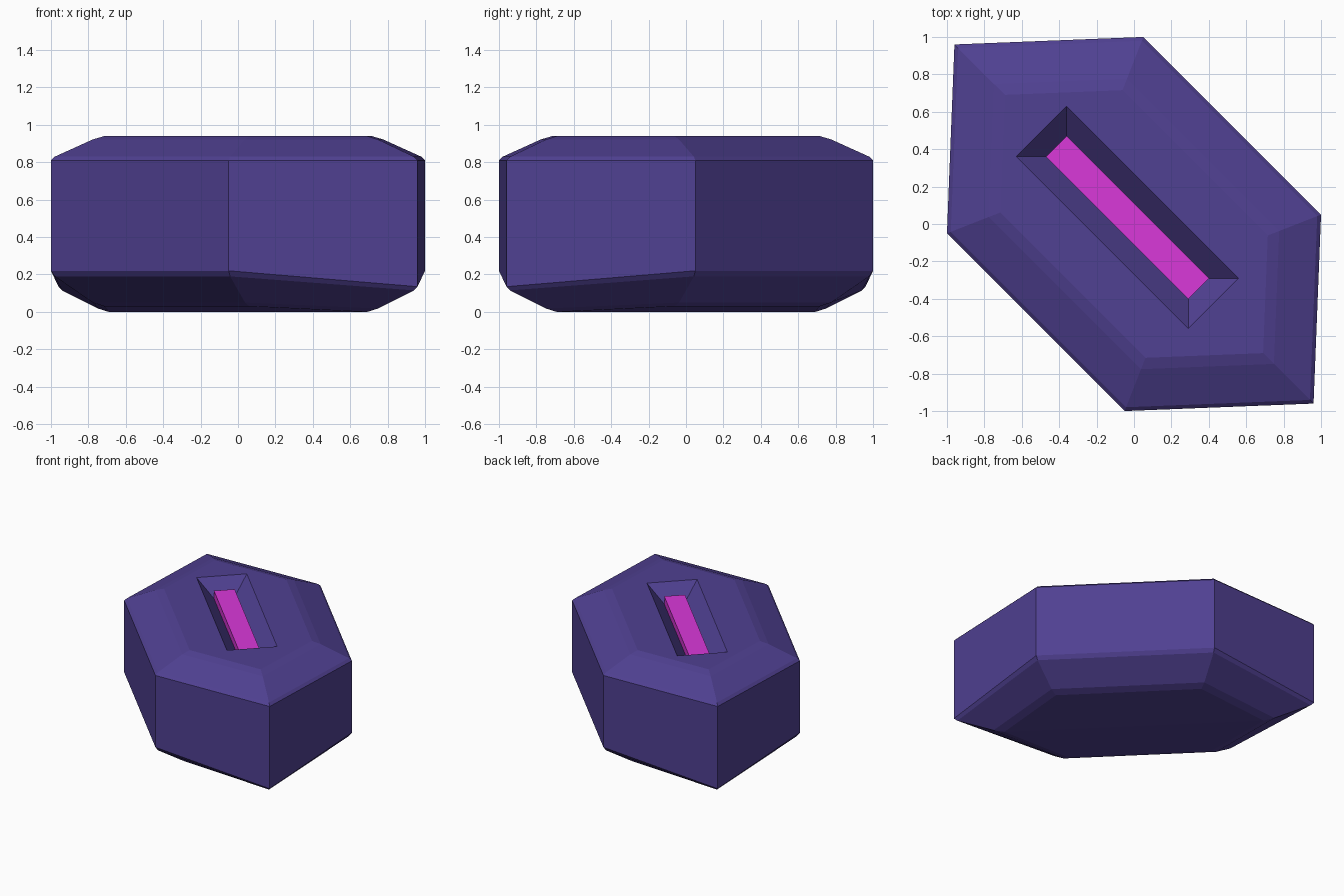
import bpy, bmesh, math
from mathutils import Vector, Matrix
from mathutils.geometry import intersect_line_line_2d

if "Cube" in bpy.data.objects:
    bpy.data.objects.remove(bpy.data.objects["Cube"])

# Half of the outline (counter-clockwise); the other half is the same turned 180 degrees
HALF = [Vector((1.0, 0.05)), Vector((0.05, 1.0)), Vector((-0.96, 0.96))]
OUTLINE = HALF + [-p for p in HALF]
SHARP = (2, 5)                      # indices of the two pointed corners


def material(name, colour):
    m = bpy.data.materials.new(name)
    m.diffuse_color = (*colour, 1)
    m.use_nodes = True
    m.node_tree.nodes["Principled BSDF"].inputs["Base Color"].default_value = m.diffuse_color
    return m


def make_object(name, bm, mat):
    bmesh.ops.recalc_face_normals(bm, faces=bm.faces)
    mesh = bpy.data.meshes.new(name)
    bm.to_mesh(mesh)
    bm.free()
    mesh.materials.append(mat)
    obj = bpy.data.objects.new(name, mesh)
    bpy.context.collection.objects.link(obj)
    return obj


def inset(points, d):
    """Move every side of a counter-clockwise outline inwards by d."""
    n, lines = len(points), []
    for i, a in enumerate(points):
        b = points[(i + 1) % n]
        t = (b - a).normalized()
        lines.append((a + Vector((-t.y, t.x)) * d, t))
    out = []
    for i in range(n):
        (p, t), (q, u) = lines[i - 1], lines[i]
        w = q - p
        out.append(p + t * ((w.x * u.y - w.y * u.x) / (t.x * u.y - t.y * u.x)))
    return out


def loft(bm, rings):
    for r0, r1 in zip(rings, rings[1:]):
        n = len(r0)
        for i in range(n):
            j = (i + 1) % n
            bm.faces.new((r0[i], r0[j], r1[j], r1[i]))


def slot_rect(half_len, half_wid):
    """Diagonal rectangle for the slot, running from back left to front right."""
    c = Vector((-0.035, 0.035))
    d, w = Vector((1, -1)).normalized(), Vector((1, 1)).normalized()
    return [c + d * half_len * a + w * half_wid * b
            for a, b in ((1, -1), (1, 1), (-1, 1), (-1, -1))]


def add_ring(bm, points, z):
    return [bm.verts.new((p.x, p.y, z)) for p in points]


purple = material("deep purple", (0.080, 0.052, 0.287))
magenta = material("bright magenta", (0.70, 0.040, 0.70))

# Faceted body: (inset, height at blunt corners, height at pointed corners)
PROFILE = [(0.28, 0.03, 0.0), (0.22, 0.05, 0.018), (0.02, 0.19, 0.115), (0, 0.22, 0.135),
           (0, 0.81, 0.81), (0.02, 0.83, 0.83), (0.22, 0.922, 0.922), (0.28, 0.94, 0.94)]
bm = bmesh.new()
rings = []
for d, blunt, sharp in PROFILE:
    rings.append([bm.verts.new((p.x, p.y, sharp if i in SHARP else blunt))
                  for i, p in enumerate(inset(OUTLINE, d))])
loft(bm, rings)
bm.faces.new(rings[-1])
# underside is folded along the line between the pointed corners
b = rings[0]
bm.faces.new((b[5], b[0], b[1], b[2]))
bm.faces.new((b[2], b[3], b[4], b[5]))
body = make_object("body", bm, purple)

# Slot with sloping walls, cut into the top; the walls continue above the surface
DEPTH, SLOPE = 0.13, 0.112
over = 0.02
bm = bmesh.new()
extra = SLOPE * over / DEPTH
low = add_ring(bm, slot_rect(0.538, 0.078), 0.94 - DEPTH)
high = add_ring(bm, slot_rect(0.65 + extra, 0.19 + extra), 0.94 + over)
loft(bm, [low, high])
bm.faces.new(low)
bm.faces.new(high)
cutter = make_object("slot_cutter", bm, purple)
cutter.hide_render = True
mod = body.modifiers.new("slot", 'BOOLEAN')
mod.operation = 'DIFFERENCE'
mod.solver = 'EXACT'
mod.object = cutter
bpy.context.view_layer.objects.active = body
bpy.ops.object.modifier_apply(modifier=mod.name)
bpy.data.objects.remove(cutter)

# Glowing bar lying in the slot
bm = bmesh.new()
low = add_ring(bm, slot_rect(0.538, 0.078), 0.80)
high = add_ring(bm, slot_rect(0.538, 0.078), 0.874)
loft(bm, [low, high])
bm.faces.new(low)
bm.faces.new(high)
make_object("slot_bar", bm, magenta)
